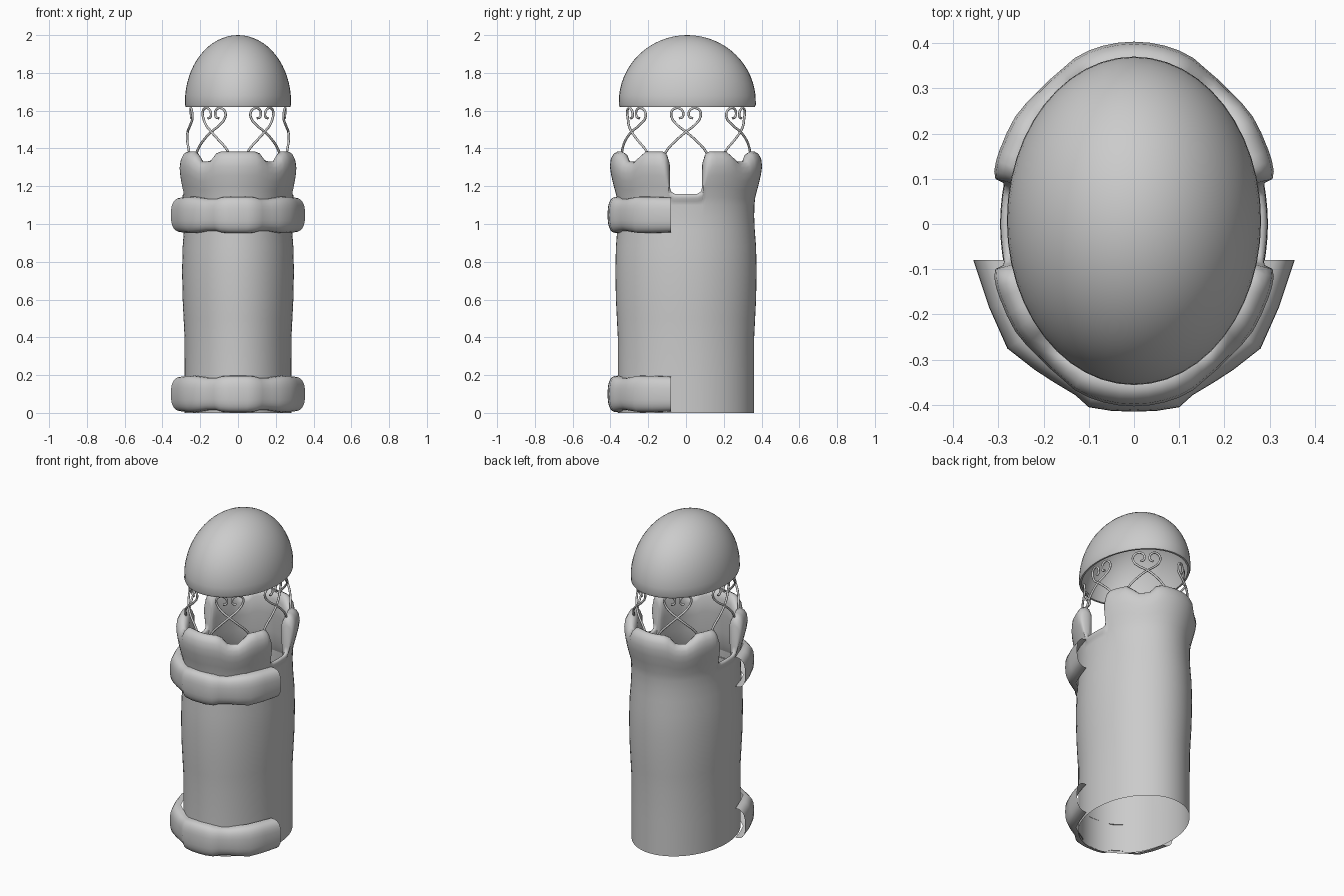
import bpy, bmesh
from math import sin, cos, pi, asin, radians, degrees, copysign

cube = bpy.data.objects.get("Cube")
if cube:
    bpy.data.objects.remove(cube)

grey = bpy.data.materials.new("plain grey")
grey.use_nodes = True
grey.diffuse_color = (0.6, 0.6, 0.6, 1)
grey.node_tree.nodes["Principled BSDF"].inputs["Base Color"].default_value = (0.6, 0.6, 0.6, 1)


def loft(name, rows, closed, sharp=50):
    """Skin a list of equally long point rows."""
    bm = bmesh.new()
    vs = [[bm.verts.new(p) for p in row] for row in rows]
    n = len(vs[0])
    for a, b in zip(vs, vs[1:]):
        for i in range(n if closed else n - 1):
            j = (i + 1) % n
            bm.faces.new((a[i], a[j], b[j], b[i]))
    bmesh.ops.remove_doubles(bm, verts=bm.verts, dist=1e-5)
    mesh = bpy.data.meshes.new(name)
    bm.to_mesh(mesh)
    bm.free()
    ob = bpy.data.objects.new(name, mesh)
    bpy.context.collection.objects.link(ob)
    mesh.materials.append(grey)
    bpy.ops.object.select_all(action='DESELECT')
    ob.select_set(True)
    bpy.context.view_layer.objects.active = ob
    bpy.ops.object.shade_smooth_by_angle(angle=radians(sharp))
    return ob


def interp(x, table):
    for (x0, y0), (x1, y1) in zip(table, table[1:]):
        if x <= x1:
            return y0 + (y1 - y0) * max(0, x - x0) / (x1 - x0)
    return table[-1][1]


# Tower: oval tube with a rolled, scalloped rim and a notch on each side
RX, RY, NECK, TOP = 0.282, 0.36, 1.1, 1.385
NOTCH = [(0.06, 1.16), (0.08, 1.172), (0.087, 1.2), (0.091, 1.33), (0.105, 1.372), (0.125, TOP)]


def rim_height(a):
    y = abs(RY * sin(a))
    off = abs(degrees(asin(min(1, abs(cos(a))))) - 37)      # distance from the scallop
    dip = 0.055 * interp(off, [(5, 1), (9, 0.75), (13, 0.2), (16, 0)])
    return interp(y, NOTCH) - dip


quarter = [radians(6 * i) for i in range(1, 15) if i not in (2,)]
quarter = sorted([a for a in quarter if a > 0.37] + [0.08] + [asin(y / RY) for y, h in NOTCH])
half = [0] + quarter + [pi / 2] + [pi - a for a in reversed(quarter)]
angles = half + [a + pi for a in half]

SHAFT = [(0, 0), (0.2, 0), (0.4, 0.001), (0.5, 0.006), (0.6, 0.011), (0.75, 0.014),
         (0.88, 0.011), (0.97, 0.004), (1.04, 0.001), (NECK, 0.002)]
RIM = [(0.15, 0.007), (0.35, 0.022), (0.55, 0.036), (0.72, 0.043), (0.86, 0.038), (0.95, 0.024),
       (1, 0), (0.96, -0.022), (0.84, -0.036), (0.5, -0.036), (0.1, -0.028)]
rows = [[((RX + d) * cos(a), (RY + d) * sin(a), z) for a in angles] for z, d in SHAFT]
for t, d in RIM:
    row = []
    for a in angles:
        lift = rim_height(a) - NECK
        k = max(0.3, lift / (TOP - NECK))
        row.append(((RX + d * k) * cos(a), (RY + d * k) * sin(a), NECK + lift * t))
    rows.append(row)
for z, d in ((1.05, -0.02), (1.0, -0.002)):                 # inner lining
    rows.append([((RX + d) * cos(a), (RY + d) * sin(a), z) for a in angles])
loft("tower_body", rows, True, 60)

# Puffy bands round the front half, open at the back
HALF_BAND = [(0, -0.415, 0.097), (0.05, -0.413, 0.097), (0.1, -0.405, 0.094), (0.13, -0.378, 0.086),
             (0.18, -0.348, 0.085), (0.22, -0.322, 0.09), (0.28, -0.275, 0.097),
             (0.32, -0.185, 0.096), (0.355, -0.08, 0.092)]
BAND = [(-x, y, h) for x, y, h in reversed(HALF_BAND[1:])] + HALF_BAND


def puffy_band(name, mid_z):
    band_rows = []
    for x, y, h in BAND:
        ex, ey = x * 0.81, -0.08 + (y + 0.08) * 0.83        # edge lying on the tower
        row = []
        for i in range(15):
            a = -pi / 2 + pi * i / 14
            out = max(0, cos(a)) ** 0.7
            up = copysign(abs(sin(a)) ** 0.75, sin(a))
            row.append((ex + (x - ex) * out, ey + (y - ey) * out, mid_z + h * up))
        band_rows.append(row)
    loft(name, band_rows, False, 60)


puffy_band("lower_band", 0.1)
puffy_band("upper_band", 1.048)

# Dome: oval shell with a thin lip
DX, DY, CY, BASE = 0.281, 0.363, 0.007, 1.62


def oval(s, z):
    return [(DX * s * cos(2 * pi * i / 48), CY + DY * s * sin(2 * pi * i / 48), z) for i in range(48)]


outer = [oval(0.985, BASE), oval(1, BASE + 0.012)]
outer += [oval(cos(pi * i / 32), 1.645 + 0.355 * sin(pi * i / 32)) for i in range(1, 17)]
inner = [oval(0.95 * cos(pi * i / 32), BASE + 0.35 * sin(pi * i / 32)) for i in range(16, -1, -1)]
loft("dome", inner + outer, True, 60)

# Scrolled wire supports: two mirrored strands crossing in a heart shape
STRAND = [(0.115, 1.37), (0.095, 1.4), (0.05, 1.445), (0, 1.488), (-0.05, 1.525), (-0.08, 1.56),
          (-0.084, 1.59), (-0.062, 1.612), (-0.032, 1.61), (-0.016, 1.59), (-0.022, 1.565), (-0.04, 1.56)]


def wire(name, centre, side):
    cu = bpy.data.curves.new(name, 'CURVE')
    cu.dimensions = '3D'
    cu.bevel_depth = 0.0065
    cu.bevel_resolution = 2
    cu.resolution_u = 5
    cu.use_fill_caps = True
    sp = cu.splines.new('BEZIER')
    sp.bezier_points.add(len(STRAND) - 1)
    for bp, (u, z) in zip(sp.bezier_points, STRAND):
        speed = ((0.27 * sin(centre)) ** 2 + (0.345 * cos(centre)) ** 2) ** 0.5
        a = centre + side * u / speed
        inset = interp(z, [(1.38, 0), (1.47, 0), (1.55, 0.025), (1.61, 0.02)])
        bp.co = ((0.272 - inset) * cos(a), (0.345 - inset) * sin(a), z)
        bp.handle_left_type = bp.handle_right_type = 'AUTO'
    ob = bpy.data.objects.new(name, cu)
    bpy.context.collection.objects.link(ob)
    cu.materials.append(grey)


for i, deg in enumerate((0, 58, 122, 180, 238, 302)):
    for side, label in ((1, "a"), (-1, "b")):
        wire(f"scroll_wire_{i + 1}{label}", radians(deg), side)
